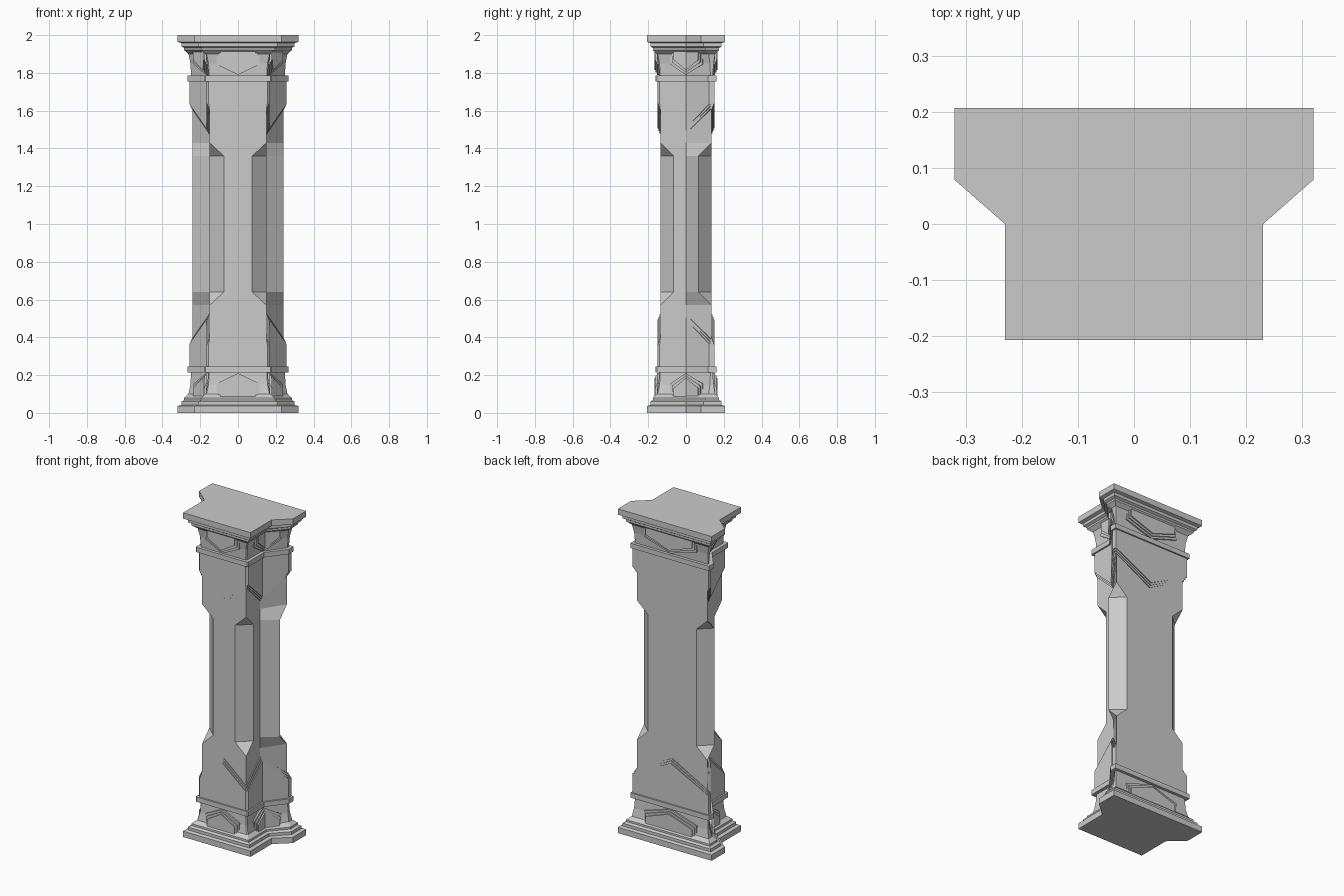
import bpy, bmesh

if "Cube" in bpy.data.objects:
    bpy.data.objects.remove(bpy.data.objects["Cube"])

# The pillar is symmetric in x and about z = 1, so only one quarter is modelled
# (x >= 0, heights measured up from the middle) and then mirrored.

def outline(d, c=0.0):
    """Half of the T-shaped section grown by d, outer front corner cut by c."""
    f, b = -0.135 - 0.9 * d, 0.135 + 0.9 * d
    return [(0, f), (0.15 + d - c, f), (0.15 + d, f + c), (0.15 + d, 0),
            (0.24 + d, 0.135 - 0.7 * d), (0.24 + d, b), (0, b)]


def finish(name, bm):
    bmesh.ops.remove_doubles(bm, verts=bm.verts, dist=1e-5)
    bmesh.ops.recalc_face_normals(bm, faces=bm.faces)
    me = bpy.data.meshes.new(name)
    bm.to_mesh(me)
    bm.free()
    ob = bpy.data.objects.new(name, me)
    bpy.context.collection.objects.link(ob)
    ob.location.z = 1
    m = ob.modifiers.new("mirror", 'MIRROR')
    m.use_axis = (True, False, True)
    return ob


def loft(name, rings):
    """Skin rings of (xy points, height or list of heights); cap the last."""
    bm = bmesh.new()
    prev = None
    for pts, z in rings:
        zs = z if isinstance(z, list) else [z] * len(pts)
        cur = [bm.verts.new((x, y, h)) for (x, y), h in zip(pts, zs)]
        if prev:
            for i in range(len(cur) - 1):
                bm.faces.new((prev[i], prev[i + 1], cur[i + 1], cur[i]))
        prev = cur
    bm.faces.new(prev)
    return finish(name, bm)


# Shaft with cut corners in the middle
mid = [(0, -0.135), (0.075, -0.135), (0.15, -0.065), (0.15, 0),
       (0.24, 0.065), (0.165, 0.135), (0, 0.135)]
rings = [(mid, 0), (mid, 0.36), (outline(0), 0.43)]


# Zigzag stepped edge of the raised panels
def zigzag(s):
    return [z + s for z in (0.48, 0.61, 0.61, 0.48, 0.61, 0.61, 0.48)]


old = outline(0)
for i in range(3):
    new = outline(0.006 * (i + 1), 0.004 * (i + 1))
    rings += [(old, zigzag(0.013 * i)), (new, zigzag(0.013 * i))]
    old = new
rings.append((old, 0.755))

# Band, neck and stepped end mouldings: (growth, height)
for d, z in [(0.028, 0.755), (0.028, 0.785), (0.008, 0.785), (0.012, 0.85),
             (0.022, 0.90), (0.045, 0.92), (0.045, 0.932), (0.06, 0.94),
             (0.06, 0.958), (0.08, 0.964), (0.08, 1.0)]:
    rings.append((outline(d, 0.006 if d < 0.03 else 0), z))
loft("pillar_body", rings)


# Pointed shields at both ends of the pillar, three thin layers each
def front(d, i):
    y = -0.135 - 0.9 * d
    return [(0, y), (0.115 - 0.011 * i, y)]


def back(d, i):
    y = 0.135 + 0.9 * d
    return [(0, y), (0.18 - 0.011 * i, y)]


def side(d, i):
    k, w = outline(d)[3], outline(d)[4]
    t = 0.72 - 0.07 * i
    return [(0.15 + d, -0.085 + 0.01 * i), k,
            (k[0] + (w[0] - k[0]) * t, k[1] + (w[1] - k[1]) * t)]


def shield(name, path, lows):
    bm = bmesh.new()
    for i in range(3):
        cols = []
        for (ox, oy), (ix, iy), z in zip(path(0.02 + 0.008 * i, i), path(-0.02, i), lows):
            z += 0.012 * i
            cols.append([bm.verts.new(p) for p in
                         ((ox, oy, z), (ox, oy, 0.93), (ix, iy, 0.93), (ix, iy, z))])
        for a, b in zip(cols, cols[1:]):
            for j in range(4):
                k = (j + 1) % 4
                bm.faces.new((a[j], a[k], b[k], b[j]))
        for c in (cols[0], cols[-1]):
            if c[0].co.x > 1e-4:
                bm.faces.new(c)
    return finish(name, bm)


shield("front_shields", front, (0.79, 0.845))
shield("back_shields", back, (0.79, 0.845))
shield("side_shields", side, (0.845, 0.79, 0.845))
